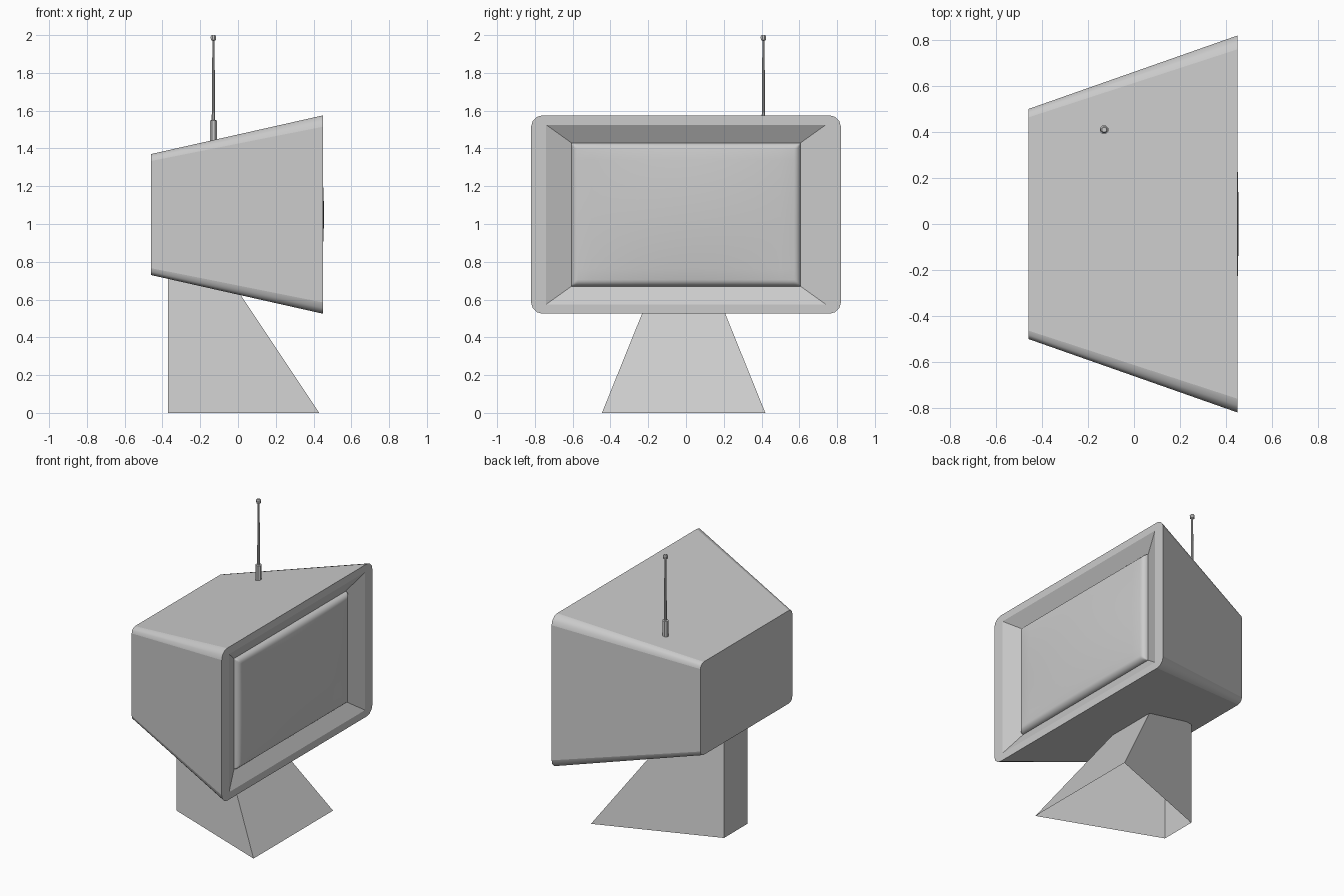
import bpy, bmesh, math

if "Cube" in bpy.data.objects:
    bpy.data.objects.remove(bpy.data.objects["Cube"])

def make_object(name, verts, faces, smooth=None):
    """Create a mesh object; smooth is the set of face indices shaded smooth."""
    bm = bmesh.new()
    vs = [bm.verts.new(v) for v in verts]
    for i, f in enumerate(faces):
        bm.faces.new([vs[k] for k in f]).smooth = smooth is not None and i in smooth
    bmesh.ops.recalc_face_normals(bm, faces=bm.faces)
    mesh = bpy.data.meshes.new(name)
    bm.to_mesh(mesh)
    bm.free()
    ob = bpy.data.objects.new(name, mesh)
    bpy.context.collection.objects.link(ob)
    return ob

CORNERS = [(1, 1), (-1, 1), (-1, -1), (1, -1)]
MID = 1.05

# Cabinet: tapered rounded box with a sloping recessed bezel
SEG, R = 3, 0.06
P = SEG + 1
N = 4 * P

def ring(x, s):
    pts = []
    for c, (sy, sz) in enumerate(CORNERS):
        for i in range(P):
            a = math.radians(90 * c + 90 * i / SEG)
            pts.append((x, s * (sy * (0.82 - R) + R * math.cos(a)),
                        MID + s * (sz * (0.525 - R) + R * math.sin(a))))
    return pts

def rect(x, hy, hz):
    return [(x, sy * hy, MID + sz * hz) for sy, sz in CORNERS]

verts = ring(-0.46, 0.61) + ring(0.45, 1.0) + rect(0.45, 0.74, 0.475) + rect(0.395, 0.607, 0.38)
faces, smooth = [], set()
for i in range(N):
    if i % P != SEG:
        smooth.add(len(faces))
    j = (i + 1) % N
    faces.append((i, j, N + j, N + i))
faces.append(tuple(range(N)))
A, B = 2 * N, 2 * N + 4
for c in range(4):
    d = (c + 1) % 4
    for i in range(SEG):
        faces.append((N + c * P + i, N + c * P + i + 1, A + c))
    faces.append((N + c * P + SEG, N + d * P, A + d, A + c))
    faces.append((A + c, A + d, B + d, B + c))
faces.append((B, B + 1, B + 2, B + 3))
make_object("cabinet", verts, faces, smooth)

# Screen: gently domed panel with rounded edges
HY, HZ, EDGE = 0.607, 0.38, 0.035
STEPS = [1 - math.cos(math.radians(90 * k / 5)) for k in range(6)]

def lines(h, n):
    edge = [-h + EDGE * t for t in STEPS]
    inner = h - EDGE
    mid = [-inner + 2 * inner * k / n for k in range(1, n)]
    return edge + mid + [-v for v in reversed(edge)]

ys, zs = lines(HY, 16), lines(HZ, 12)
verts = []
for y in ys:
    for z in zs:
        t = min((HY - abs(y)) / EDGE, (HZ - abs(z)) / EDGE, 1)
        dome = 0.025 * (1 - (y / HY) ** 2) * (1 - (z / HZ) ** 2)
        verts.append((0.395 + 0.035 * math.sqrt(max(0, 1 - (1 - t) ** 2)) + dome, y, MID + z))
nz = len(zs)
faces = [(i * nz + j, (i + 1) * nz + j, (i + 1) * nz + j + 1, i * nz + j + 1)
         for i in range(len(ys) - 1) for j in range(nz - 1)]
make_object("screen", verts, faces, set(range(len(faces))))

# Stand: four walls leaning inward, open underneath
stand_base = [(-0.37, -0.14, 0), (0.43, -0.445, 0), (0.43, 0.42, 0), (-0.37, 0.115, 0)]
stand_top = [(-0.37, -0.14, 0.755), (-0.073, -0.14, 0.755), (-0.073, 0.115, 0.755), (-0.37, 0.115, 0.755)]
make_object("stand", stand_base + stand_top,
            [(i, (i + 1) % 4, 4 + (i + 1) % 4, 4 + i) for i in range(4)])

# Antenna: lathed socket, tapering rod and tip
SIDES = 8
profile = [(0.02, 1.42), (0.02, 1.548), (0.010, 1.55), (0.006, 1.97),
           (0.015, 1.974), (0.016, 1.992), (0.011, 2.0)]
verts = [(-0.13 + r * math.cos(2 * math.pi * (k + 0.5) / SIDES),
          0.41 + r * math.sin(2 * math.pi * (k + 0.5) / SIDES), z)
         for r, z in profile for k in range(SIDES)]
faces = [(i * SIDES + k, i * SIDES + (k + 1) % SIDES,
          (i + 1) * SIDES + (k + 1) % SIDES, (i + 1) * SIDES + k)
         for i in range(len(profile) - 1) for k in range(SIDES)]
last = (len(profile) - 1) * SIDES
faces += [tuple(range(SIDES)), tuple(range(last, last + SIDES))]
make_object("antenna", verts, faces)
